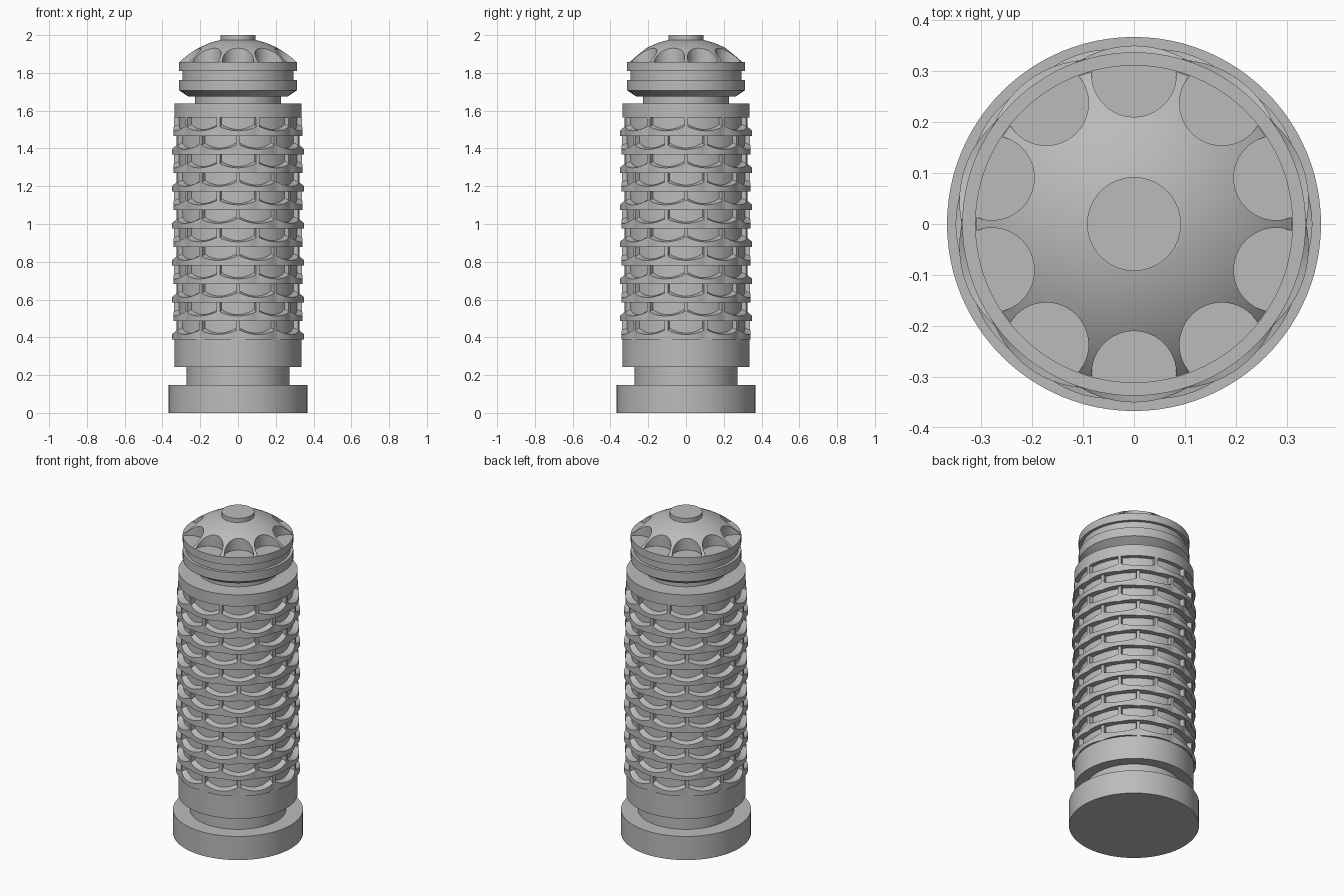
import bpy, bmesh, math
from math import sin, cos, pi

if "Cube" in bpy.data.objects:
    bpy.data.objects.remove(bpy.data.objects["Cube"])

# Single grey material
GREY = (0.5, 0.5, 0.5, 1)
grey = bpy.data.materials.new("plain_grey")
grey.use_nodes = True
grey.diffuse_color = GREY
grey.node_tree.nodes["Principled BSDF"].inputs["Base Color"].default_value = GREY


def add_object(name, bm, smooth=True):
    bmesh.ops.recalc_face_normals(bm, faces=bm.faces)
    mesh = bpy.data.meshes.new(name)
    bm.to_mesh(mesh)
    bm.free()
    mesh.materials.append(grey)
    ob = bpy.data.objects.new(name, mesh)
    bpy.context.collection.objects.link(ob)
    if smooth:
        shade(ob)
    return ob


def shade(ob):
    bpy.ops.object.select_all(action="DESELECT")
    ob.select_set(True)
    bpy.context.view_layer.objects.active = ob
    bpy.ops.object.shade_smooth_by_angle(angle=math.radians(30))


def lathe(name, profile, steps=96, smooth=True):
    """Closed turned solid from (radius, height) points, capped flat at both ends."""
    bm = bmesh.new()
    rings = [[bm.verts.new((r * cos(2 * pi * i / steps), r * sin(2 * pi * i / steps), z))
              for i in range(steps)] for r, z in profile]
    for a, b in zip(rings, rings[1:]):
        for i in range(steps):
            j = (i + 1) % steps
            bm.faces.new((a[i], a[j], b[j], b[i]))
    bm.faces.new(rings[0])
    bm.faces.new(rings[-1])
    return add_object(name, bm, smooth)


# Foot, lower neck, collars and grip core
lathe("base_and_grip_core", [
    (0.367, 0), (0.367, 0.147), (0.272, 0.147), (0.272, 0.243),
    (0.337, 0.243), (0.337, 0.39), (0.312, 0.39), (0.312, 1.565),
    (0.337, 1.565), (0.337, 1.637), (0.228, 1.637), (0.228, 1.69)])

# Grooved head rim
lathe("head_rim", [
    (0.265, 1.676), (0.312, 1.708), (0.312, 1.763), (0.294, 1.763),
    (0.294, 1.81), (0.312, 1.81), (0.312, 1.857)])

# Dome with ten scalloped pockets
dome_centre, dome_radius = 1.543, 0.441
radii = [0.31 - 0.23 * i / 12 for i in range(13)]
dome = lathe("scalloped_dome", [
    (r, dome_centre + math.sqrt(dome_radius ** 2 - r * r)) for r in radii], smooth=False)

bm = bmesh.new()
for k in range(10):
    a = pi / 2 + k * pi / 5
    made = bmesh.ops.create_cone(bm, cap_ends=True, segments=48,
                                 radius1=0.083, radius2=0.083, depth=0.3)
    bmesh.ops.translate(bm, verts=made["verts"],
                        vec=(0.293 * cos(a), 0.293 * sin(a), 1.95))
cutter = add_object("pocket_cutter", bm, smooth=False)
cutter.hide_render = True
cut = dome.modifiers.new("pockets", "BOOLEAN")
cut.operation = "DIFFERENCE"
cut.solver = "EXACT"
cut.object = cutter
bpy.context.view_layer.objects.active = dome
bpy.ops.object.modifier_apply(modifier=cut.name)
bpy.data.objects.remove(cutter)
shade(dome)

# Button on top
lathe("top_button", [(0.092, 1.95), (0.092, 2.0)], 64)

# Grip: staggered rows of scooped bands joined by short upright ribs
ROWS, PITCH, TOP, CELLS, STEPS = 12, 0.098, 1.565, 10, 12
CORE = 0.305


def grip_band(bm, bottom, phase):
    count = CELLS * STEPS
    loops = []
    for i in range(count):
        a = phase + 2 * pi * i / count
        t = 2 * (i % STEPS) / STEPS - 1          # rib at -1, scoop centre at 0
        height = 0.035 + 0.035 * t * t
        outer = 0.338 + 0.012 * (1 - t * t)
        section = [(CORE, bottom), (outer, bottom),
                   (outer, bottom + height * 0.75), (CORE, bottom + height)]
        loops.append([bm.verts.new((r * cos(a), r * sin(a), z)) for r, z in section])
    for i in range(count):
        a, b = loops[i], loops[(i + 1) % count]
        for j in range(4):
            k = (j + 1) % 4
            bm.faces.new((a[j], b[j], b[k], a[k]))


def grip_rib(bm, bottom, angle):
    half, verts = 0.01, []
    for z in (bottom, bottom + PITCH):
        for r, w in ((CORE, -half), (0.338, -half), (0.338, half), (CORE, half)):
            verts.append(bm.verts.new((r * cos(angle) - w * sin(angle),
                                       r * sin(angle) + w * cos(angle), z)))
    low, high = verts[:4], verts[4:]
    bm.faces.new(low)
    bm.faces.new(high)
    for j in range(4):
        k = (j + 1) % 4
        bm.faces.new((low[j], low[k], high[k], high[j]))


bands, ribs = bmesh.new(), bmesh.new()
for row in range(ROWS):
    bottom = TOP - PITCH * (row + 1)
    phase = -pi / 2 + pi / CELLS * ((row + 1) % 2)
    grip_band(bands, bottom, phase)
    for c in range(CELLS):
        grip_rib(ribs, bottom, phase + 2 * pi * c / CELLS)
add_object("grip_bands", bands)
add_object("grip_ribs", ribs, smooth=False)
